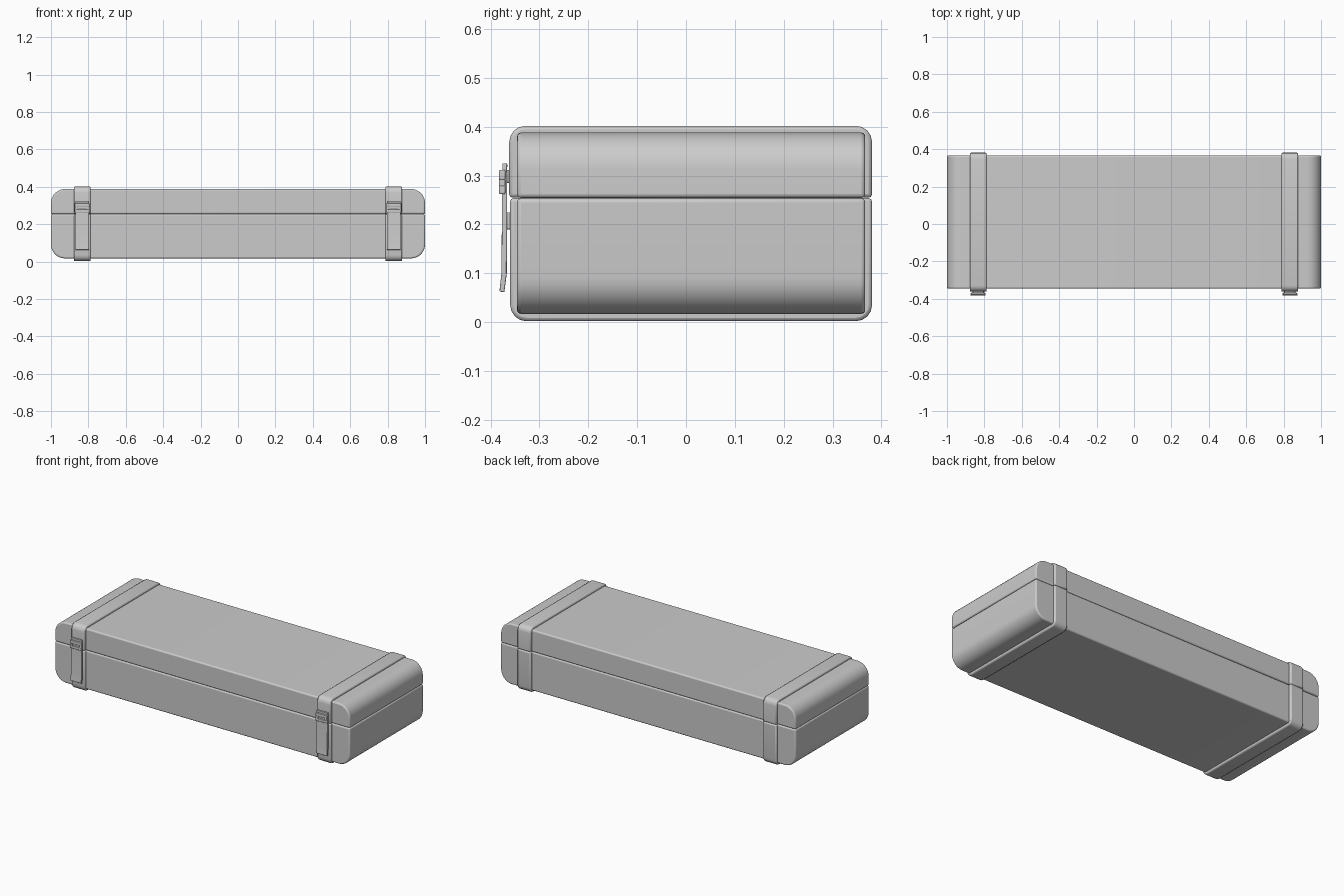
import bpy, bmesh
from mathutils import Vector

old = bpy.data.objects.get("Cube")
if old:
    bpy.data.objects.remove(old)

grey = bpy.data.materials.new("plain_grey")
grey.use_nodes = True
colour = (0.6, 0.6, 0.6, 1)
grey.diffuse_color = colour
grey.node_tree.nodes["Principled BSDF"].inputs["Base Color"].default_value = colour


def finish(bm, name, bevel, segments):
    """Turn a bmesh into a softened, smooth-shaded object."""
    bmesh.ops.recalc_face_normals(bm, faces=bm.faces)
    mesh = bpy.data.meshes.new(name)
    bm.to_mesh(mesh)
    bm.free()
    obj = bpy.data.objects.new(name, mesh)
    bpy.context.collection.objects.link(obj)
    mesh.materials.append(grey)
    mod = obj.modifiers.new("soft_edges", "BEVEL")
    mod.width, mod.segments = bevel, segments
    mod.limit_method, mod.angle_limit = "ANGLE", 0.7
    bpy.ops.object.select_all(action="DESELECT")
    obj.select_set(True)
    bpy.context.view_layer.objects.active = obj
    bpy.ops.object.shade_smooth_by_angle(angle=0.7)
    return obj


def block(name, low, high, bevel=0.004, segments=2, axis=None, side=None,
          radius=0.0, steps=8):
    """Box between two corners; edges along axis on one z side are rounded."""
    low, high = Vector(low), Vector(high)
    bm = bmesh.new()
    bmesh.ops.create_cube(bm, size=1)
    for v in bm.verts:
        v.co = Vector([l + (c + 0.5) * (h - l) for l, h, c in zip(low, high, v.co)])
    if axis is not None:
        z = high.z if side == "top" else low.z
        edges = [e for e in bm.edges
                 if abs((e.verts[0].co - e.verts[1].co)[axis]) > 1e-4
                 and all(abs(v.co.z - z) < 1e-4 for v in e.verts)]
        bmesh.ops.bevel(bm, geom=edges, offset=radius, segments=steps,
                        profile=0.5, affect="EDGES")
    return finish(bm, name, bevel, segments)


def extrude_profile(name, points, x0, x1, bevel):
    """Extrude a (y, z) outline along x."""
    bm = bmesh.new()
    face = bm.faces.new([bm.verts.new((x0, y, z)) for y, z in points])
    moved = bmesh.ops.extrude_face_region(bm, geom=[face])["geom"]
    bmesh.ops.translate(bm, vec=(x1 - x0, 0, 0),
                        verts=[v for v in moved if isinstance(v, bmesh.types.BMVert)])
    return finish(bm, name, bevel, 2)


SEAM = 0.254

# Case shells
block("case_base", (-1, -0.346, 0.017), (1, 0.367, SEAM - 0.0005), 0.008, 3,
      1, "bottom", 0.075)
block("case_lid", (-1, -0.346, SEAM + 0.0005), (1, 0.367, 0.388), 0.008, 3,
      1, "top", 0.075)

for label, sx in (("right", -1), ("left", 1)):
    cx = 0.833 * sx

    # Reinforcing bands, split at the seam
    block(f"base_band_{label}", (cx - 0.045, -0.36, 0.002), (cx + 0.045, 0.381, SEAM),
          0.007, 2, 0, "bottom", 0.033, 4)
    block(f"lid_band_{label}", (cx - 0.045, -0.362, SEAM + 0.001), (cx + 0.045, 0.381, 0.402),
          0.007, 2, 0, "top", 0.033, 4)

    # Latch lever with a flared pull tab
    lever = [(-0.366, 0.325), (-0.376, 0.325), (-0.378, 0.1), (-0.382, 0.063),
             (-0.372, 0.061), (-0.367, 0.1)]
    extrude_profile(f"latch_lever_{label}", lever, cx - 0.037, cx + 0.037, 0.002)

    # Latch head: a frame around a narrow slot
    x0, x1 = cx - 0.04, cx + 0.04
    y0, y1 = -0.383, -0.37
    block(f"latch_head_top_{label}", (x0, y0, 0.291), (x1, y1, 0.312), 0.003)
    block(f"latch_head_bottom_{label}", (x0, y0, 0.262), (x1, y1, 0.28), 0.003)
    block(f"latch_head_inner_{label}", (x0, y0, 0.278), (cx - 0.022, y1, 0.293), 0.002)
    block(f"latch_head_outer_{label}", (cx + 0.022, y0, 0.278), (x1, y1, 0.293), 0.002)

    # Mounts that hold the lever off the band
    block(f"latch_catch_{label}", (cx - 0.03, -0.369, 0.285), (cx + 0.03, -0.355, 0.312), 0.003)
    block(f"latch_pivot_{label}", (cx - 0.03, -0.369, 0.19), (cx + 0.03, -0.355, 0.225), 0.003)
